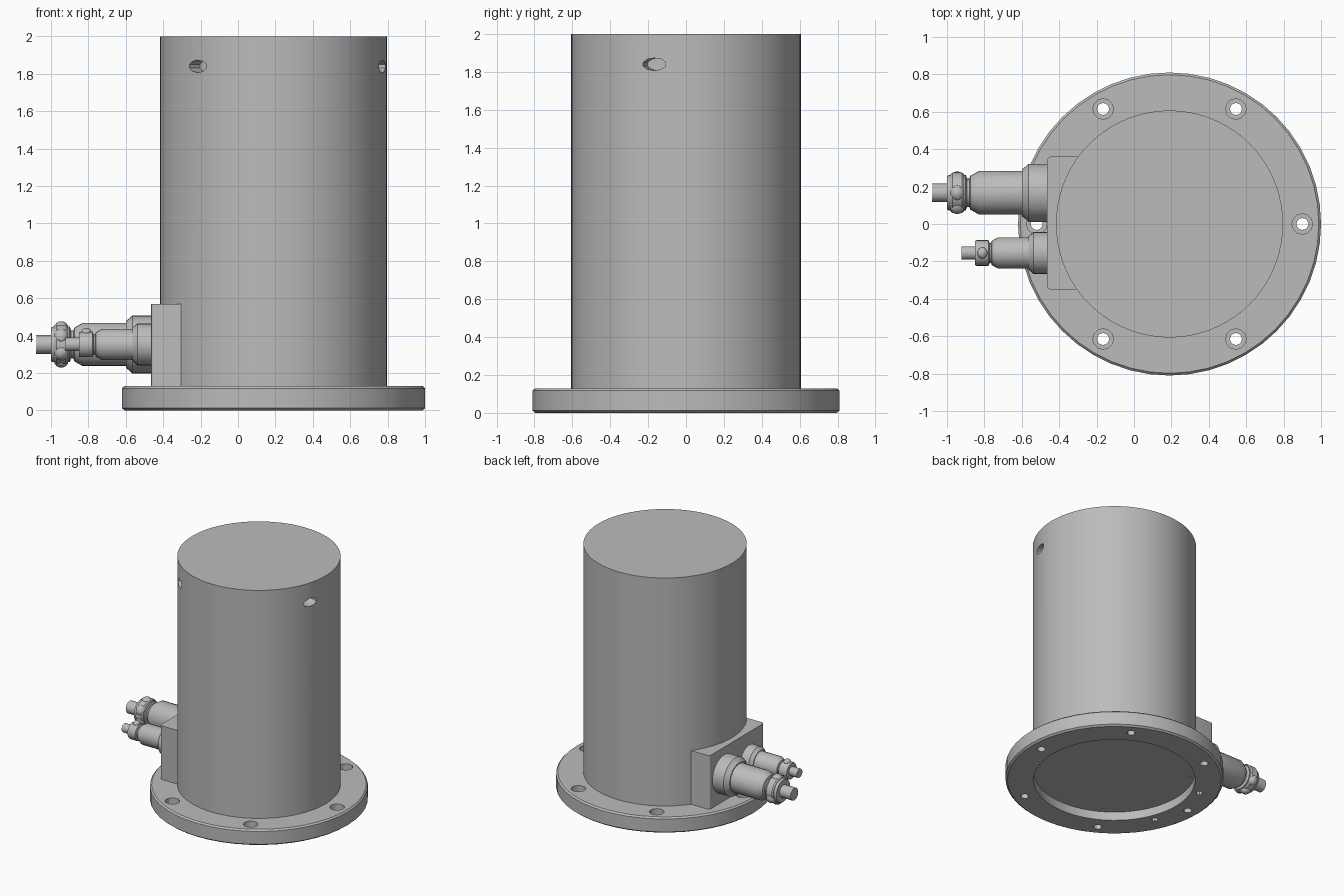
import bpy, bmesh, math
from mathutils import Matrix, Vector

if "Cube" in bpy.data.objects:
    bpy.data.objects.remove(bpy.data.objects["Cube"])

grey = bpy.data.materials.new("metal_grey")
grey.use_nodes = True
grey.diffuse_color = (0.5, 0.5, 0.5, 1)
grey.node_tree.nodes["Principled BSDF"].inputs["Base Color"].default_value = (0.5, 0.5, 0.5, 1)

CX = 0.19          # axis of the housing
OUT = Matrix.Rotation(-math.pi / 2, 4, 'Y')   # turns +z towards -x


def finish(name, bm):
    bmesh.ops.recalc_face_normals(bm, faces=bm.faces)
    me = bpy.data.meshes.new(name)
    bm.to_mesh(me)
    bm.free()
    me.materials.append(grey)
    ob = bpy.data.objects.new(name, me)
    bpy.context.collection.objects.link(ob)
    return ob


def add_lathe(bm, profile, sides, matrix):
    """Revolve (radius, height) points about z; both ends are capped."""
    rings = []
    for r, h in profile:
        rings.append([bm.verts.new(matrix @ Vector((
            r * math.cos(math.tau * i / sides), r * math.sin(math.tau * i / sides), h)))
            for i in range(sides)])
    for a, b in zip(rings, rings[1:]):
        for i in range(sides):
            j = (i + 1) % sides
            bm.faces.new((a[i], a[j], b[j], b[i]))
    bm.faces.new(rings[0])
    bm.faces.new(rings[-1])


def lathe(name, profile, sides, matrix):
    bm = bmesh.new()
    add_lathe(bm, profile, sides, matrix)
    return finish(name, bm)


def activate(ob):
    bpy.ops.object.select_all(action='DESELECT')
    ob.select_set(True)
    bpy.context.view_layer.objects.active = ob


def smooth(ob):
    activate(ob)
    bpy.ops.object.shade_smooth_by_angle(angle=math.radians(30))


def cut(ob, cutter):
    mod = ob.modifiers.new("cut", 'BOOLEAN')
    mod.operation = 'DIFFERENCE'
    mod.solver = 'EXACT'
    mod.object = cutter
    activate(ob)
    bpy.ops.object.modifier_apply(modifier=mod.name)
    bpy.data.objects.remove(cutter)


def polar(radius, degrees, z=0):
    a = math.radians(degrees)
    return Matrix.Translation((CX + radius * math.cos(a), radius * math.sin(a), z))


# Base flange with a shallow recess underneath
axis = Matrix.Translation((CX, 0, 0))
flange = lathe("flange", [(0.795, 0), (0.81, 0.012), (0.81, 0.118), (0.798, 0.13)], 48, axis)
cut(flange, lathe("recess_cutter", [(0.6, -0.1), (0.6, 0.07)], 64, axis))

# Counterbored bolt holes, blind block screws and small recess holes
bm = bmesh.new()
for k in range(6):
    add_lathe(bm, [(0.032, -0.1), (0.032, 0.06), (0.055, 0.06), (0.055, 0.2)],
              12, polar(0.71, 60 * k))
for angle in (157, 203):
    add_lathe(bm, [(0.025, -0.1), (0.025, 0.1)], 8, polar(0.66, angle))
for k in range(4):
    add_lathe(bm, [(0.012, 0.05), (0.012, 0.11)], 8, polar(0.57, 58 + 90 * k))
cut(flange, finish("hole_cutter", bm))
smooth(flange)

# Tall cylindrical housing with two oval side pockets
housing = lathe("housing", [(0.607, 0.12), (0.607, 2.0)], 72, axis)
bm = bmesh.new()
for angle in (228, 344):
    m = (polar(0.6, angle, 1.84) @ Matrix.Rotation(math.radians(angle), 4, 'Z')
         @ Matrix.Rotation(math.pi / 2, 4, 'Y') @ Matrix.Diagonal((0.033, 0.065, 1, 1)))
    add_lathe(bm, [(1, -0.08), (1, 0.1)], 10, m)
cut(housing, finish("pocket_cutter", bm))
smooth(housing)

# Connector block, rounded on its outer upright edges
bm = bmesh.new()
bmesh.ops.create_cube(bm, size=1, matrix=Matrix.Translation((-0.3, 0.005, 0.345))
                      @ Matrix.Diagonal((0.33, 0.71, 0.45, 1)))
edges = [e for e in bm.edges if all(v.co.x < -0.4 for v in e.verts)
         and abs(e.verts[0].co.z - e.verts[1].co.z) > 0.1]
bmesh.ops.bevel(bm, geom=edges, offset=0.02, segments=3, affect='EDGES', profile=0.5)
smooth(finish("connector_block", bm))


# Cable connectors: stepped barrel, knurled nut and hollow tip
def connector(prefix, y, s, length):
    base = Matrix.Translation((-0.46, y, 0.353)) @ OUT
    tail = base @ Matrix.Translation((0, 0, length))
    parts = [
        lathe(prefix + "_collar", [(0.155 * s, 0), (0.155 * s, 0.095 * s + 0.01),
                                   (0.14 * s, 0.11 * s + 0.01), (0.125 * s, 0.13 * s + 0.01)],
              32, base),
        lathe(prefix + "_barrel", [(0.116 * s, 0), (0.116 * s, length - 0.17 * s),
                                   (0.09 * s, length - 0.125 * s), (0.075 * s, length - 0.12 * s),
                                   (0.075 * s, length - 0.05 * s)], 24, base),
        lathe(prefix + "_tip", [(0.05 * s, -0.07 * s), (0.05 * s, 0), (0.09 * s, 0),
                                (0.095 * s, -0.012 * s), (0.095 * s, -0.1 * s),
                                (0.07 * s, -0.11 * s)], 24, tail),
    ]
    bm = bmesh.new()
    add_lathe(bm, [(0.1 * s, -0.09 * s), (0.108 * s, -0.08 * s),
                   (0.108 * s, -0.03 * s), (0.1 * s, -0.02 * s)], 24, tail)
    # Rounded grip lobes around the nut
    for k in range(6):
        m = (tail @ Matrix.Rotation(math.tau * k / 6, 4, 'Z')
             @ Matrix.Translation((0.09 * s, 0, -0.055 * s))
             @ Matrix.Diagonal((0.034 * s, 0.042 * s, 0.038 * s, 1)))
        bmesh.ops.create_uvsphere(bm, u_segments=12, v_segments=8, radius=1, matrix=m)
    # Bore passes through the nut
    nut = finish(prefix + "_nut", bm)
    cut(nut, lathe("bore_cutter", [(0.05 * s, -0.07 * s), (0.05 * s, 0.1 * s)], 24, tail))
    for ob in parts + [nut]:
        smooth(ob)


connector("large_connector", 0.167, 1.0, 0.54)
connector("small_connector", -0.155, 0.72, 0.39)
